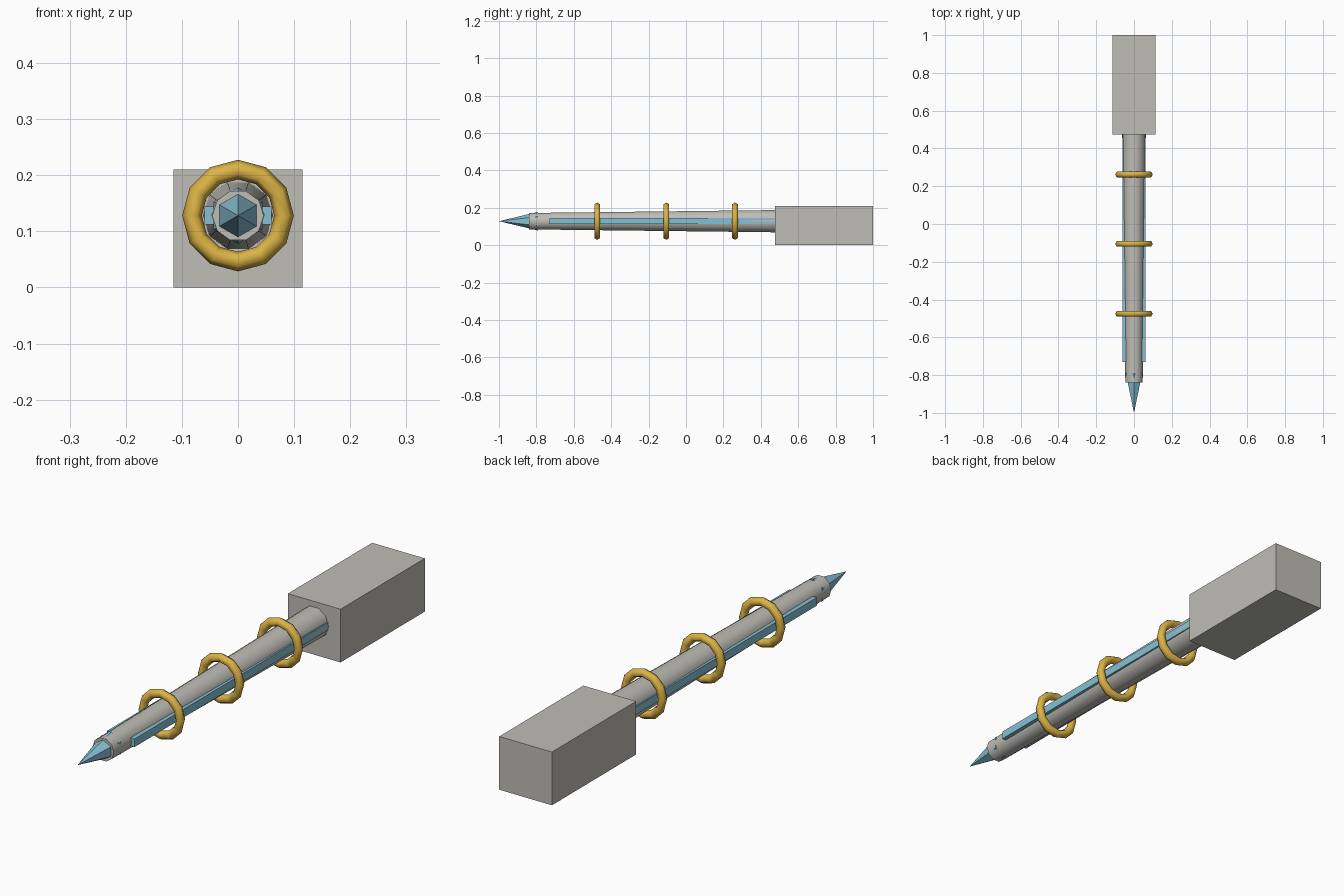
import bpy
import math

AXIS_Z = 0.128

cube = bpy.data.objects.get("Cube")
if cube:
    bpy.data.objects.remove(cube, do_unlink=True)


def material(name, rgb):
    mat = bpy.data.materials.new(name)
    mat.use_nodes = True
    mat.diffuse_color = (*rgb, 1)
    mat.node_tree.nodes["Principled BSDF"].inputs["Base Color"].default_value = (*rgb, 1)
    return mat


grey = material("warm grey", (0.52, 0.51, 0.47))
blue = material("pale blue", (0.24, 0.53, 0.66))
gold = material("gold", (0.71, 0.45, 0.06))


def finish(name, mat, smooth=0):
    obj = bpy.context.object
    obj.name = name
    bpy.ops.object.transform_apply(location=False, rotation=True, scale=True)
    obj.data.materials.append(mat)
    if smooth:
        bpy.ops.object.shade_smooth_by_angle(angle=math.radians(smooth))
    return obj


def box(name, low, high, mat):
    bpy.ops.mesh.primitive_cube_add(size=1, location=[(a + b) / 2 for a, b in zip(low, high)])
    bpy.context.object.scale = [b - a for a, b in zip(low, high)]
    return finish(name, mat)


def taper(name, sides, front, back, r_front, r_back, mat, spin=0, smooth=0):
    """Tapered prism along y; the primitive's +z end becomes the front."""
    bpy.ops.mesh.primitive_cone_add(
        vertices=sides, radius1=r_back, radius2=r_front, depth=back - front,
        location=(0, (front + back) / 2, AXIS_Z), rotation=(math.pi / 2, 0, 0))
    obj = bpy.context.object
    for v in obj.data.vertices:
        x, y = v.co.x, v.co.y
        v.co.x = x * math.cos(spin) - y * math.sin(spin)
        v.co.y = x * math.sin(spin) + y * math.cos(spin)
    return finish(name, mat, smooth)


# Rear block
box("rear_block", (-0.115, 0.475, 0), (0.115, 1, 0.21), grey)

# Ten-sided barrel with corners at the sides, and the pointed tip
taper("barrel", 10, -0.84, 0.48, 0.046, 0.0625, grey, math.pi / 10, smooth=40)
taper("tip", 6, -1, -0.79, 0, 0.05, blue)

# Side rails
for side, sign in (("left", 1), ("right", -1)):
    xs = sorted((sign * 0.03, sign * 0.06))
    box(side + "_rail", (xs[0], -0.73, AXIS_Z - 0.016), (xs[1], 0.48, AXIS_Z + 0.016), blue)

# Rings around the barrel
for name, y in (("front_ring", -0.475), ("middle_ring", -0.105), ("rear_ring", 0.262)):
    bpy.ops.mesh.primitive_torus_add(
        major_segments=12, minor_segments=6, major_radius=0.082, minor_radius=0.0175,
        location=(0, y, AXIS_Z), rotation=(math.pi / 2, 0, 0))
    finish(name, gold, smooth=65)
